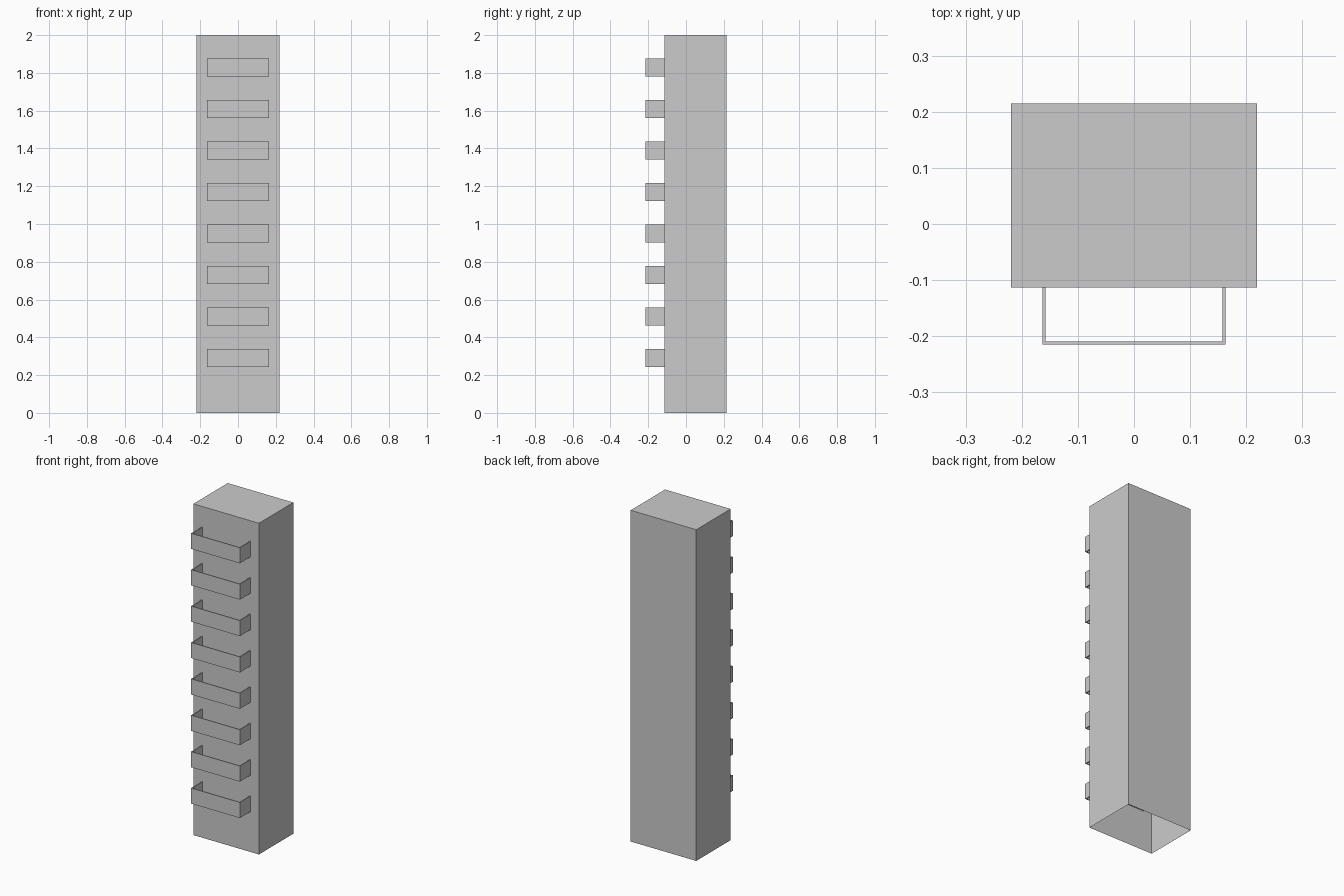
import bpy, bmesh

if "Cube" in bpy.data.objects:
    bpy.data.objects.remove(bpy.data.objects["Cube"])


def open_box(name, x, y0, y1, z0, z1, open_top):
    """Box shell without a bottom (and optionally without a top)."""
    bm = bmesh.new()
    bmesh.ops.create_cube(bm, size=1)
    for v in bm.verts:
        v.co.x *= 2 * x
        v.co.y = y0 if v.co.y < 0 else y1
        v.co.z = z0 if v.co.z < 0 else z1
    bm.normal_update()
    drop = [f for f in bm.faces
            if f.normal.z < -0.5 or (open_top and f.normal.z > 0.5)]
    bmesh.ops.delete(bm, geom=drop, context='FACES')
    me = bpy.data.meshes.new(name)
    bm.to_mesh(me)
    bm.free()
    ob = bpy.data.objects.new(name, me)
    bpy.context.collection.objects.link(ob)
    return ob


# Tall column, open underneath
open_box("column", 0.219, -0.113, 0.215, 0.0, 2.0, False)

# Row of thin rung loops, their back strips just behind the front wall
rungs = open_box("rungs", 0.163, -0.215, -0.107, 0.244, 0.338, True)
wall = rungs.modifiers.new("thickness", 'SOLIDIFY')
wall.thickness = 0.0055
wall.offset = -1
wall.use_even_offset = True
row = rungs.modifiers.new("row", 'ARRAY')
row.count = 8
row.use_relative_offset = False
row.use_constant_offset = True
row.constant_offset_displace = (0, 0, 0.2197)
